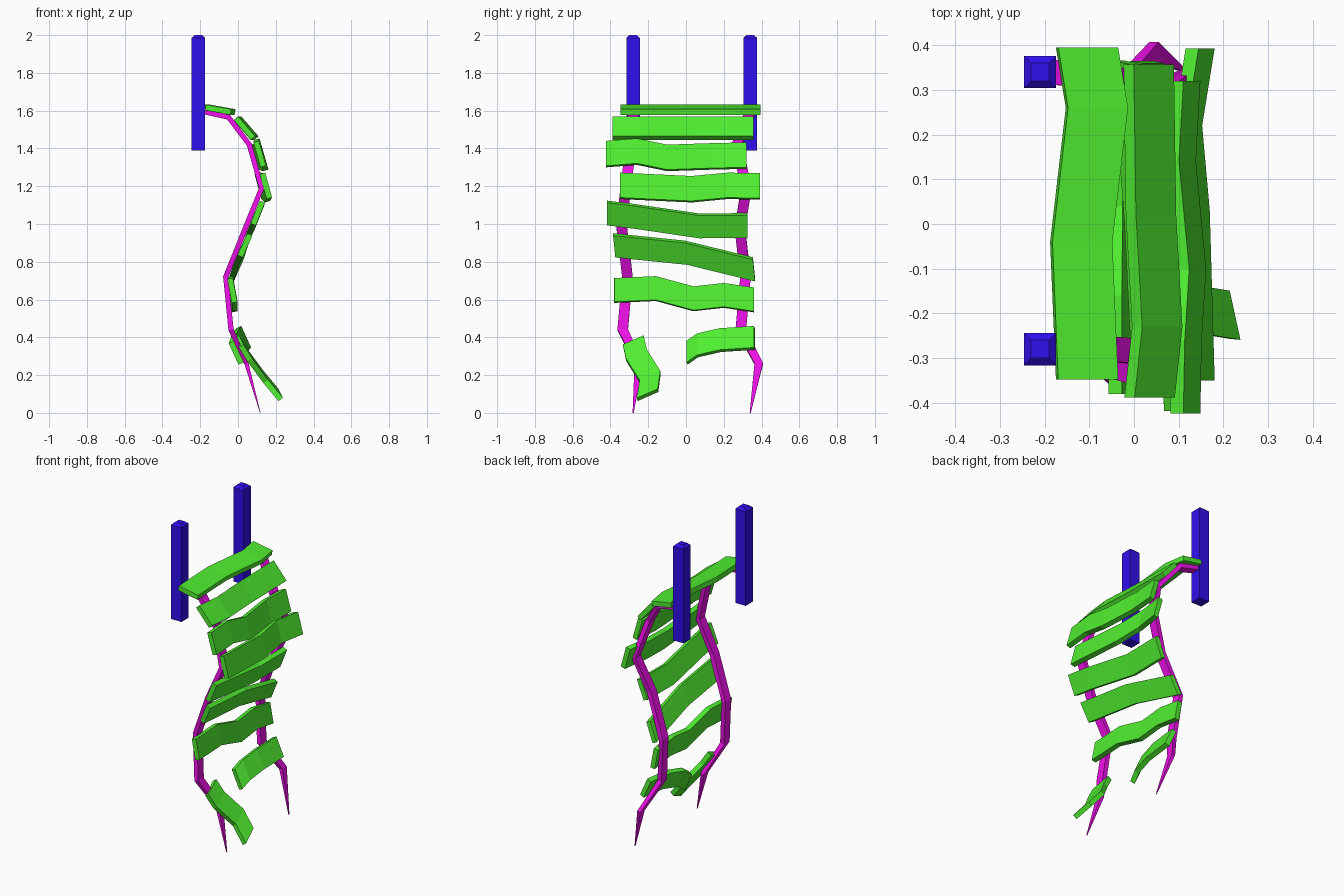
import bpy
from mathutils import Vector

if "Cube" in bpy.data.objects:
    bpy.data.objects.remove(bpy.data.objects["Cube"])


def material(name, rgb):
    m = bpy.data.materials.new(name)
    m.diffuse_color = (*rgb, 1)
    m.use_nodes = True
    m.node_tree.nodes["Principled BSDF"].inputs["Base Color"].default_value = m.diffuse_color
    return m


GREEN = material("green", (0.08, 0.85, 0.03))
BLUE = material("blue", (0.03, 0.005, 0.85))
PINK = material("magenta", (0.85, 0.005, 0.8))


def loft(name, rings, mat):
    """Skin a list of four-point rings and cap both ends."""
    verts = [p for r in rings for p in r]
    faces = [(3, 2, 1, 0)]
    for i in range(len(rings) - 1):
        a, b = 4 * i, 4 * i + 4
        faces += [(a + k, a + (k + 1) % 4, b + (k + 1) % 4, b + k) for k in range(4)]
    n = len(verts)
    faces.append((n - 4, n - 3, n - 2, n - 1))
    me = bpy.data.meshes.new(name)
    me.from_pydata(verts, [], faces)
    me.materials.append(mat)
    ob = bpy.data.objects.new(name, me)
    bpy.context.collection.objects.link(ob)
    bpy.context.view_layer.objects.active = ob
    ob.select_set(True)
    bpy.ops.object.mode_set(mode='EDIT')
    bpy.ops.mesh.select_all(action='SELECT')
    bpy.ops.mesh.normals_make_consistent(inside=False)
    bpy.ops.object.mode_set(mode='OBJECT')
    ob.select_set(False)
    return ob


def section(c, a, b):
    """Rectangle around c with half-axes a and b."""
    c = Vector(c)
    return [c - a - b, c + a - b, c + a + b, c - a + b]


# Posts with chamfered tops
for label, y in (("front", -0.28), ("back", 0.34)):
    rings = [section((-0.21, y, z), Vector((h, 0, 0)), Vector((0, h, 0)))
             for z, h in ((1.39, 0.036), (1.985, 0.036), (2.0, 0.02))]
    loft(label + "_post", rings, BLUE)

# Sagging ropes: shared side profile (x, z, size), with a separate sideways path
profile = [(-0.19, 1.597, 1), (-0.05, 1.565, 1), (0.06, 1.42, 1), (0.125, 1.19, 1),
           (0.04, 0.98, 1), (-0.065, 0.72, 1), (-0.037, 0.44, 1), (0.045, 0.26, 0.8),
           (0.118, 0.0, 0.1)]
sideways = {
    "front_rope": [-0.28, -0.28, -0.29, -0.32, -0.34, -0.31, -0.335, -0.25, -0.28],
    "back_rope": [0.34, 0.33, 0.27, 0.32, 0.285, 0.315, 0.29, 0.385, 0.34],
}
for name, ys in sideways.items():
    rings = []
    for i, (x, z, s) in enumerate(profile):
        p, q = profile[max(i - 1, 0)], profile[min(i + 1, len(profile) - 1)]
        d = Vector((q[0] - p[0], 0, q[1] - p[1])).normalized()
        normal = Vector((d.z, 0, -d.x)) * 0.014 * s
        rings.append(section((x, ys[i], z), normal, Vector((0, 0.028 * s, 0))))
    loft(name, rings, PINK)


def plank(name, points, width):
    """Bent board through centre points; width = half-width vector."""
    w = Vector(width)
    along = Vector(points[-1]) - Vector(points[0])
    normal = w.cross(along).normalized() * 0.015
    return loft(name, [section(p, w, normal) for p in points], GREEN)


# Full planks from top to bottom
plank("plank_1", [(-0.105, -0.348, 1.605), (-0.118, -0.04, 1.605),
                  (-0.083, 0.26, 1.605), (-0.105, 0.395, 1.605)], (0.067, 0, -0.012))
plank("plank_2", [(0.035, -0.388, 1.507), (0.052, -0.23, 1.507),
                  (0.038, 0.02, 1.507), (0.033, 0.357, 1.507)], (0.045, 0, -0.052))
plank("plank_3", [(0.115, -0.424, 1.37), (0.118, -0.26, 1.383), (0.128, -0.1, 1.35),
                  (0.105, 0.14, 1.358), (0.115, 0.32, 1.362)], (0.019, 0, -0.066))
plank("plank_4", [(0.148, -0.35, 1.202), (0.137, 0.03, 1.184),
                  (0.12, 0.22, 1.202), (0.148, 0.393, 1.199)], (0.018, 0, -0.066))
plank("plank_5", [(0.105, -0.418, 1.058), (0.1, -0.27, 1.04),
                  (0.076, 0.07, 0.99), (0.078, 0.325, 0.992)], (-0.024, 0, -0.06))
plank("plank_6", [(0.037, -0.38, 0.887), (0.018, 0.0, 0.848),
                  (-0.01, 0.36, 0.76)], (-0.026, 0.006, -0.058))
plank("plank_7", [(-0.03, -0.38, 0.648), (-0.03, -0.16, 0.658), (-0.028, 0.04, 0.604),
                  (-0.03, 0.2, 0.622), (-0.03, 0.36, 0.598)], (0.012, 0, -0.063))

# Broken half planks
plank("broken_plank_back", [(-0.01, 0.005, 0.318), (0.005, 0.06, 0.357),
                            (0.02, 0.18, 0.385), (0.03, 0.362, 0.397)],
      (0.026, 0, -0.057))
plank("broken_plank_front", [(0.005, -0.278, 0.378), (0.05, -0.262, 0.305),
                             (0.135, -0.19, 0.19), (0.214, -0.203, 0.095)],
      (-0.012, 0.055, 0.024))
